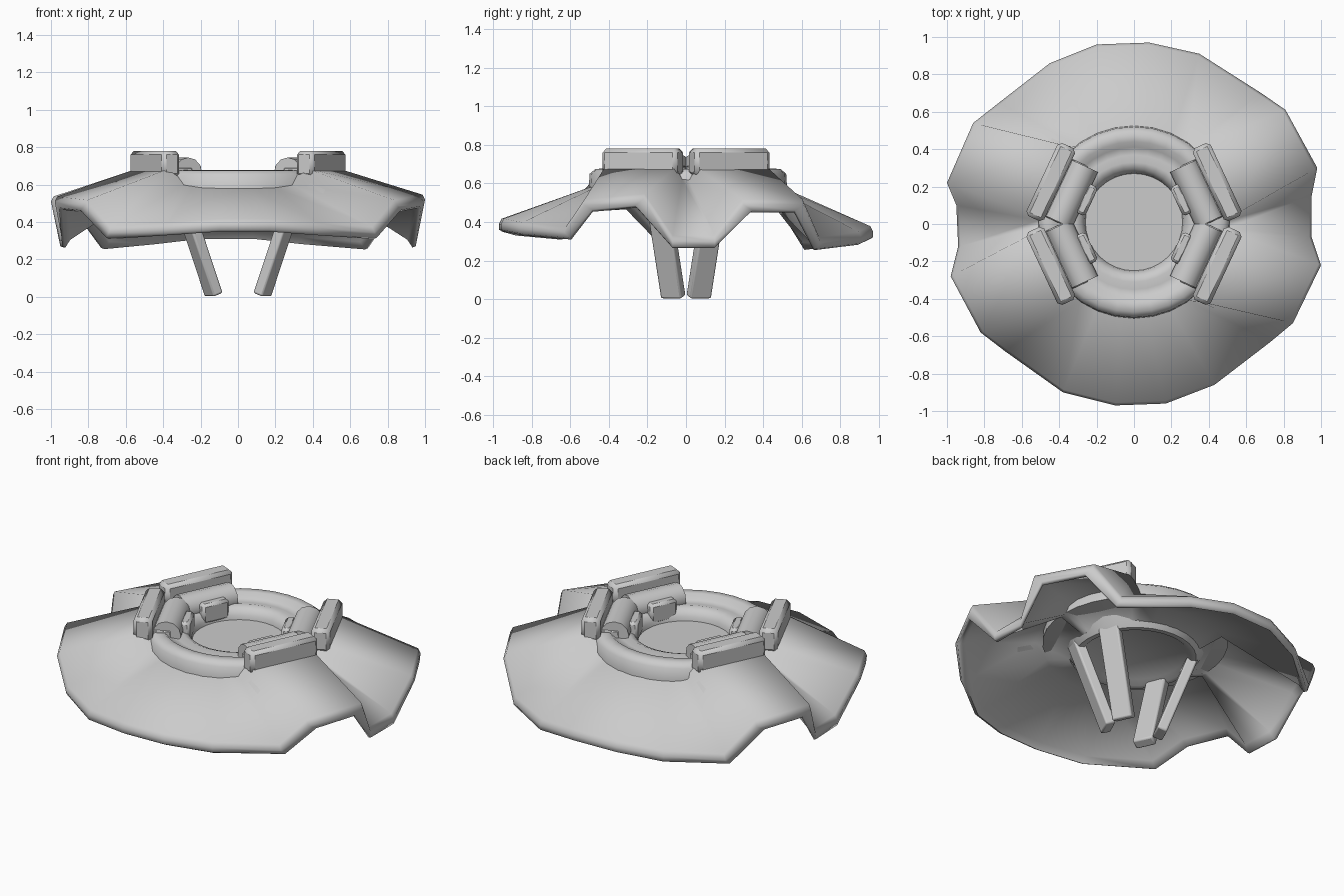
import bpy, bmesh, math
from mathutils import Matrix, Vector

if "Cube" in bpy.data.objects:
    bpy.data.objects.remove(bpy.data.objects["Cube"])


def finish(name, bm, bevel=0.0, segments=2, angle=35):
    bmesh.ops.recalc_face_normals(bm, faces=bm.faces)
    me = bpy.data.meshes.new(name)
    bm.to_mesh(me)
    bm.free()
    ob = bpy.data.objects.new(name, me)
    bpy.context.collection.objects.link(ob)
    if bevel:
        m = ob.modifiers.new("bevel", 'BEVEL')
        m.width = bevel
        m.segments = segments
        m.limit_method = 'ANGLE'
        m.angle_limit = math.radians(50)
    bpy.context.view_layer.objects.active = ob
    ob.select_set(True)
    bpy.ops.object.shade_smooth_by_angle(angle=math.radians(angle))
    ob.select_set(False)
    return ob


# Folded brim: rim points per quadrant, from the side valley round to the panel centre
rim = {
    (1, 1): [(.95, .15, .32), (.98, .30, .51), (.81, .61, .51), (.68, .70, .31), (.35, .91, .34), (.08, .97, .37)],
    (-1, 1): [(-.95, .10, .32), (-1, .22, .53), (-.86, .54, .51), (-.72, .65, .31), (-.45, .86, .34), (-.20, .96, .37)],
    (-1, -1): [(-.94, -.12, .32), (-.98, -.28, .53), (-.82, -.58, .51), (-.69, -.68, .365), (-.38, -.90, .39), (-.10, -.97, .41)],
    (1, -1): [(.95, -.07, .32), (1, -.22, .54), (.85, -.53, .51), (.73, -.63, .365), (.43, -.86, .39), (.17, -.96, .41)],
}
inner = [(.51, .02, .62), (.54, .05, .685), (.37, .42, .685), (.29, .41, .60), (.20, .46, .585), (.07, .50, .58)]
outer_loop, inner_loop, under_loop = [], [], []
for (sx, sy), pts in rim.items():
    ins = [Vector((x * sx, y * sy, z)) for x, y, z in inner]
    pts = [Vector(p) for p in pts]
    # the underside of each ridge is narrower, that of each valley wider
    low = [p.copy() for p in pts]
    ridge = (pts[2] - pts[1]) * Vector((1, 1, 0)).length / 1.414
    low[1] += ridge * .14
    low[2] -= ridge * .14
    low[3] -= ridge.normalized() * .03
    for lp, src in ((outer_loop, pts), (inner_loop, ins), (under_loop, low)):
        lp += src[::-1] if sx * sy < 0 else src


def mix(src, t, drop):
    return [o.lerp(i, t) - Vector((0, 0, drop)) for o, i in zip(src, inner_loop)]


def neck(r, z):
    return [Vector((p.x, p.y, 0)).normalized() * r + Vector((0, 0, z)) for p in inner_loop]


# Shell section: top face, rounded thick rim, underside back to the neck
section = [neck(.38, .60), mix(outer_loop, 1, 0), mix(outer_loop, .03, -.002), mix(outer_loop, 0, .02),
           mix(under_loop, 0, .05), mix(under_loop, .04, .068), mix(under_loop, .10, .045),
           mix(under_loop, 1, .06), neck(.36, .50)]
bm = bmesh.new()
loops = [[bm.verts.new(p) for p in lp] for lp in section]
n = len(outer_loop)
for a, b in zip(loops, loops[1:] + loops[:1]):
    for i in range(n):
        j = (i + 1) % n
        bm.faces.new((a[i], a[j], b[j], b[i]))
finish("brim", bm, angle=75)

# Rolled collar with a closed floor
profile = [(0, .585), (.26, .585), (.265, .61), (.285, .64), (.32, .655), (.36, .645), (.40, .65), (.43, .678),
           (.48, .675), (.51, .65), (.515, .57), (.40, .56), (.36, .50), (.34, .475), (.31, .475), (.28, .50), (0, .51)]
bm = bmesh.new()
vs = [bm.verts.new((r, .01, z)) for r, z in profile]
es = [bm.edges.new(p) for p in zip(vs, vs[1:])]
bmesh.ops.spin(bm, geom=vs + es, cent=(0, .01, 0), axis=(0, 0, 1), angle=math.tau, steps=32)
bmesh.ops.remove_doubles(bm, verts=bm.verts, dist=1e-4)
finish("collar", bm, angle=50)


def box(name, size, matrix, bevel, segments=1):
    bm = bmesh.new()
    bmesh.ops.create_cube(bm, size=1, matrix=matrix @ Matrix.Diagonal((*size, 1)))
    return finish(name, bm, bevel, segments)


# Four clamps, each with a bar, a roll over the collar, an inner jaw and a slanting leg
for i, deg in enumerate((25, 155, 205, 335)):
    side = 1 if i in (0, 2) else -1
    turn = Matrix.Rotation(math.radians(deg), 4, 'Z')
    at = lambda x, y, z: turn @ Matrix.Translation((x, y, z))
    box(f"clamp_bar_{i}", (.105, .43, .14), at(.498, .015 * side, .71), .02)
    box(f"clamp_web_{i}", (.14, .34, .10), at(.41, .005 * side, .65), .015)
    box(f"clamp_jaw_{i}", (.06, .17, .12), at(.285, .01 * side, .65), .015)
    bm = bmesh.new()
    bmesh.ops.create_cone(bm, cap_ends=True, segments=12, radius1=.08, radius2=.08, depth=.33,
                          matrix=at(.372, .005 * side, .665) @ Matrix.Rotation(math.pi / 2, 4, 'X'))
    finish(f"clamp_roll_{i}", bm)
    p0, p1 = Vector((.145, 0, .011)), Vector((.35, 0, .57))
    d = p1 - p0
    lean = Matrix.Rotation(math.atan2(d.x, d.z), 4, 'Y')
    mid = (p0 + p1) / 2
    box(f"leg_{i}", (.06, .12, d.length), at(mid.x, .005 * side, mid.z) @ lean, .01, 2)
